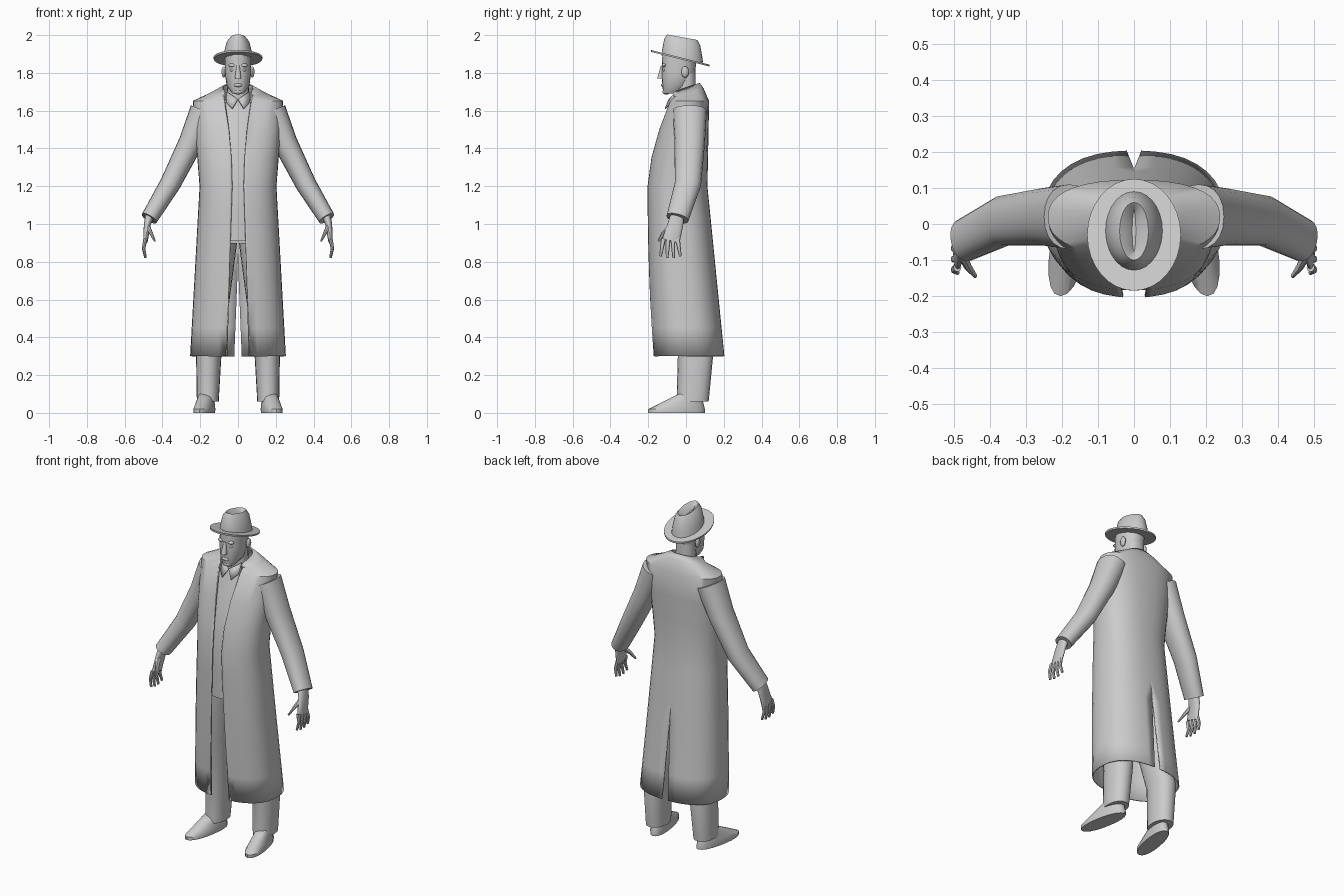
import bpy, bmesh
from math import sin, cos, pi, radians, copysign
from mathutils import Vector

cube = bpy.data.objects.get("Cube")
if cube:
    bpy.data.objects.remove(cube)

colour = (.6, .6, .6, 1)
grey = bpy.data.materials.new("plain_grey")
grey.use_nodes = True
grey.diffuse_color = colour
grey.node_tree.nodes["Principled BSDF"].inputs["Base Color"].default_value = colour


def finish(name, bm):
    """Turn the bmesh into a grey object with smooth shading and sharp creases."""
    bmesh.ops.recalc_face_normals(bm, faces=bm.faces)
    mesh = bpy.data.meshes.new(name)
    bm.to_mesh(mesh)
    bm.free()
    obj = bpy.data.objects.new(name, mesh)
    bpy.context.collection.objects.link(obj)
    mesh.materials.append(grey)
    bpy.ops.object.select_all(action="DESELECT")
    obj.select_set(True)
    bpy.context.view_layer.objects.active = obj
    bpy.ops.object.shade_smooth_by_angle(angle=radians(40))
    return obj


def thicken(obj, thickness):
    modifier = obj.modifiers.new("thickness", "SOLIDIFY")
    modifier.thickness = thickness
    modifier.offset = 0


def rounded(value, power):
    return copysign(abs(value) ** (2 / power), value)


def loft(name, rows, sides=20, power=2.2, level=True, side=1, tilt=0, splay=0):
    """Skin closed rings, each given by its centre, half width and half depth."""
    bm = bmesh.new()
    rings = []
    for i, (centre, (width, depth)) in enumerate(rows):
        across, back = Vector((1, 0, 0)), Vector((0, 1, 0))
        if not level:
            before, after = rows[max(i - 1, 0)], rows[min(i + 1, len(rows) - 1)]
            along = (Vector(after[0]) - Vector(before[0])).normalized()
            back = (back - along * back.dot(along)).normalized()
            across = back.cross(along)
        ring = []
        for k in range(sides):
            angle = 2 * pi * k / sides
            point = Vector(centre) + across * width * rounded(sin(angle), power)
            point += back * depth * rounded(cos(angle), power)
            point.z -= tilt * point.y
            point.x = side * (point.x - splay * point.y)
            ring.append(bm.verts.new(point))
        rings.append(ring)
    for low, high in zip(rings, rings[1:]):
        for k in range(sides):
            bm.faces.new((low[k], low[k - 1], high[k - 1], high[k]))
    bm.faces.new(rings[0])
    bm.faces.new(rings[-1])
    return finish(name, bm)


def tube(name, path, start, end, **options):
    """Loft along a path, the size changing evenly from start to end."""
    rows = []
    for i, centre in enumerate(path):
        rows.append((centre, Vector(start).lerp(Vector(end), i / (len(path) - 1))))
    return loft(name, rows, **options)


def ball(name, centre, size):
    bm = bmesh.new()
    bmesh.ops.create_uvsphere(bm, u_segments=12, v_segments=8, radius=1)
    bmesh.ops.scale(bm, vec=size, verts=bm.verts)
    bmesh.ops.translate(bm, vec=centre, verts=bm.verts)
    return finish(name, bm)


# Long coat: the skirt flares below the waist, the chest slopes back above it
def skirt(z):
    return max(0, 1.2 - z) / .9


def chest(z):
    return max(0, z - 1.2) / .5


def coat_front(z):
    return -.2 + .03 * skirt(z) ** 2 + .14 * chest(z) ** 1.6


def coat_ring(bm, z, width, front, back, opening, vent=0, slope=0, steps=18):
    middle, depth = (front + back) / 2, (back - front) / 2
    ring = []
    for k in range(steps + 1):
        angle = pi * k / steps
        x = width * rounded(sin(angle), 2.4)
        y = middle - depth * rounded(cos(angle), 2.4)
        x = max(x, opening if angle < pi / 2 else vent)
        if k == steps:
            x = vent
        ring.append(bm.verts.new((x, y, z + slope * y)))
    return ring


bm = bmesh.new()
rings = []
for step in range(10):
    z = .3 + .15 * step
    rings.append(coat_ring(
        bm, z,
        width=.2 + .05 * skirt(z) + .04 * chest(z),
        front=coat_front(z),
        back=.11 + .09 * skirt(z) + .01 * chest(z),
        opening=.03 + .03 * skirt(z) + .05 * chest(z) ** 2,
        vent=.04 * max(0, .8 - z)))
# Shoulder slope and collar
rings.append(coat_ring(bm, 1.69, .13, -.06, .09, .07, slope=.3))
rings.append(coat_ring(bm, 1.72, .08, -.07, .07, .07, slope=.35))
for low, high in zip(rings, rings[1:]):
    for k in range(len(low) - 1):
        bm.faces.new((low[k], low[k + 1], high[k + 1], high[k]))
coat = finish("coat", bm)
mirror = coat.modifiers.new("mirror", "MIRROR")
mirror.merge_threshold = .001
thicken(coat, .007)

# Shirt follows the front of the coat just inside it
shirt_rows = []
for step in range(6):
    z = .91 + .15 * step
    front, back = coat_front(z) + .015, .06
    shirt_rows.append(((0, (front + back) / 2, z), (.13, (back - front) / 2)))
loft("shirt", shirt_rows, power=3)

# Neck, head and face
tube("neck", [(0, 0, 1.6), (0, 0, 1.8)], (.06, .055), (.055, .05))
loft("head", [
    ((0, -.08, 1.69), (.03, .04)),
    ((0, -.055, 1.73), (.06, .07)),
    ((0, -.04, 1.8), (.07, .09)),
    ((0, -.035, 1.9), (.07, .09))])
tube("nose", [(0, -.125, 1.84), (0, -.135, 1.77)], (.008, .008), (.017, .018))
ball("lips", (0, -.12, 1.735), (.023, .013, .01))
ball("chin", (0, -.105, 1.7), (.025, .02, .015))

# Hat: tilted brim, and a crown with a long crease in its top
tube("hat_brim", [(0, -.03, 1.865), (0, -.03, 1.875)],
     (.128, .155), (.13, .155), power=2, sides=32, tilt=.25)
crown_profile = [(.08, 1.87), (.075, 1.9), (.06, 1.96), (.04, 1.985), (.02, 1.97), (.005, 1.95)]
loft("hat_crown", [((0, -.02, z), (width, .05 + .75 * width)) for width, z in crown_profile],
     power=2, sides=28, tilt=.18)

for side, label in ((1, "left"), (-1, "right")):
    # Paired face details
    ball(label + "_ear", (side * .075, -.005, 1.805), (.012, .02, .03))
    ball(label + "_brow", (side * .03, -.115, 1.84), (.022, .013, .01))
    ball(label + "_eye", (side * .03, -.115, 1.815), (.014, .01, .008))

    # Shirt collar flap
    bm = bmesh.new()
    corners = [(0, -.09, 1.66), (.03, -.11, 1.61), (.06, -.08, 1.64), (.06, -.05, 1.7)]
    bm.faces.new([bm.verts.new((side * x, y, z)) for x, y, z in corners])
    thicken(finish(label + "_collar_flap", bm), .006)

    # Sleeve
    tube(label + "_sleeve",
         [(.18, .02, 1.6), (.25, .02, 1.43), (.36, .01, 1.21), (.47, -.045, 1.03)],
         (.075, .09), (.045, .06), level=False, side=side)

    # Hand: palm, thumb and four slightly spread fingers
    tube(label + "_palm", [(.465, -.045, 1.05), (.48, -.055, 1), (.49, -.08, .91)],
         (.025, .035), (.012, .047), level=False, side=side)
    tube(label + "_thumb", [(.48, -.08, .99), (.46, -.12, .95), (.44, -.145, .91)],
         (.014, .016), (.005, .006), level=False, side=side, sides=8)
    for i, finger in enumerate(("index", "middle", "ring", "little")):
        y = .025 * i - .12
        lean = .01 * (i - 1.5)
        tip = .815 + .01 * abs(i - 1.5)
        tube(f"{label}_{finger}_finger",
             [(.49, y, .92), (.5, y + lean / 2, (tip + .92) / 2), (.49, y + lean, tip)],
             (.011, .013), (.006, .007), level=False, side=side, sides=8)

    # Trouser leg
    tube(label + "_trouser_leg",
         [(.09, -.03, .9), (.12, 0, .6), (.155, .05, .3), (.16, .035, .06)],
         (.085, .11), (.058, .085), side=side)

    # Shoe: flat sole, upper shrinking back to the ankle, toe turned out
    shoe_rows = [((.17, -.05, 0), (.05, .15))]
    for step in range(5):
        rise = step / 4
        shoe_rows.append(((.17, -.05 + .07 * rise, .02 + .08 * rise),
                          (.052 - .015 * rise, .15 - .09 * rise)))
    loft(label + "_shoe", shoe_rows, side=side, splay=.17)
